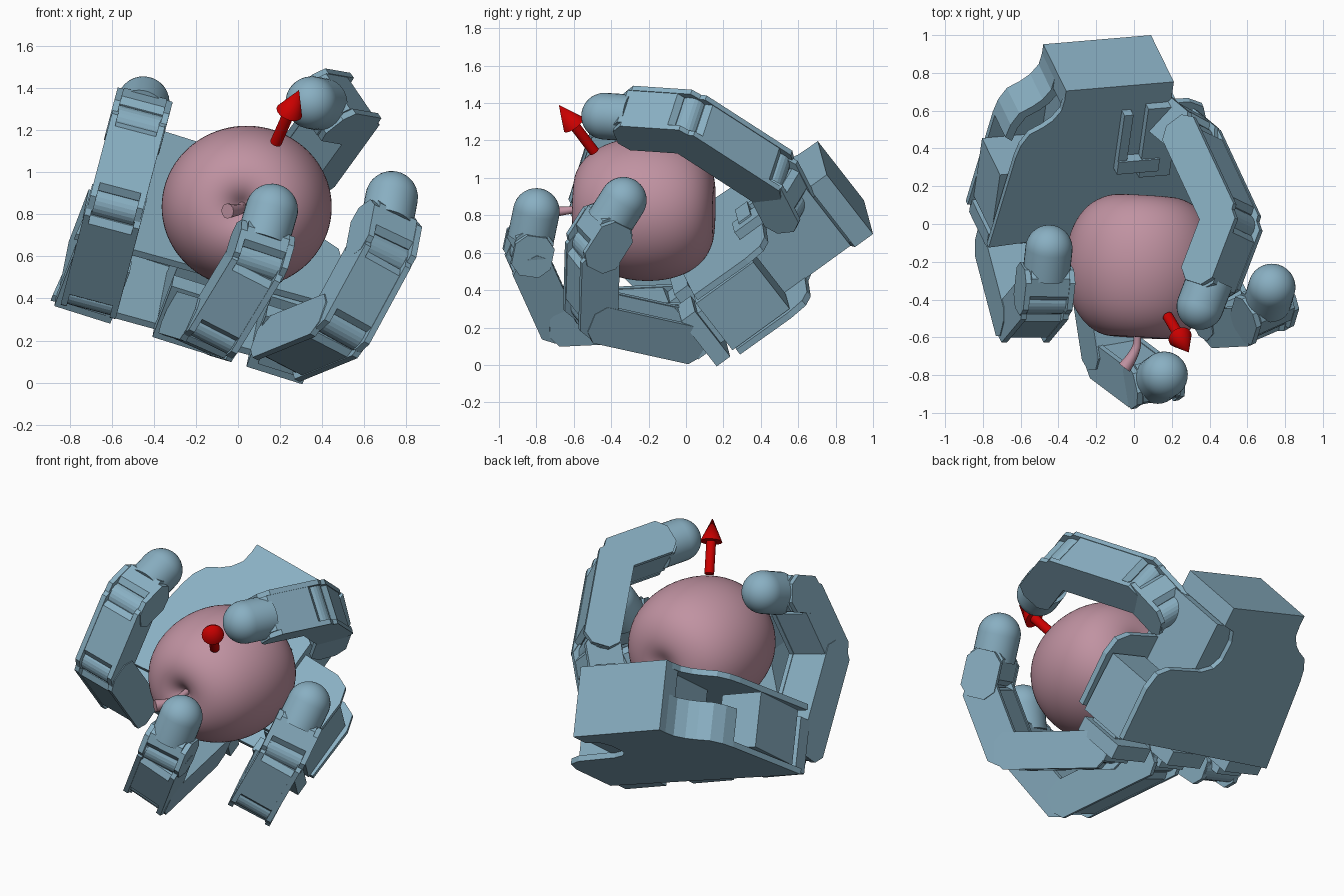
import bpy, bmesh, math
from mathutils import Vector as V, Matrix

if "Cube" in bpy.data.objects:
    bpy.data.objects.remove(bpy.data.objects["Cube"])


def material(name, rgb):
    m = bpy.data.materials.new(name)
    m.diffuse_color = (*rgb, 1)
    m.use_nodes = True
    m.node_tree.nodes["Principled BSDF"].inputs["Base Color"].default_value = m.diffuse_color
    return m


BLUE = material("hand_blue", (0.25, 0.43, 0.54))
PINK = material("fruit_pink", (0.53, 0.29, 0.36))
RED = material("arrow_red", (0.6, 0.0, 0.0))


def finish(name, bm, mat, smooth=False):
    bmesh.ops.recalc_face_normals(bm, faces=bm.faces)
    me = bpy.data.meshes.new(name)
    bm.to_mesh(me)
    bm.free()
    ob = bpy.data.objects.new(name, me)
    bpy.context.collection.objects.link(ob)
    me.materials.append(mat)
    if smooth:
        bpy.ops.object.select_all(action='DESELECT')
        ob.select_set(True)
        bpy.context.view_layer.objects.active = ob
        bpy.ops.object.shade_smooth_by_angle(angle=math.radians(35))
    return ob


def frame(x, y, z, origin):
    m = Matrix((x, y, z)).transposed().to_4x4()
    m.translation = origin
    return m


def prism(bm, outline, h0, h1, mat):
    """Extrude a 2D outline from h0 to h1 along the third axis of mat."""
    rings = [[bm.verts.new(mat @ V((a, b, h))) for a, b in outline] for h in (h0, h1)]
    bm.faces.new(rings[0])
    bm.faces.new(rings[1])
    n = len(outline)
    for i in range(n):
        j = (i + 1) % n
        bm.faces.new((rings[0][i], rings[0][j], rings[1][j], rings[1][i]))


def lathe(bm, profile, axis, origin, seg=32):
    """Revolve (radius, height) points about an axis."""
    rot = axis.to_track_quat('Z', 'Y').to_matrix().to_4x4()
    rot.translation = origin
    rings = []
    for r, h in profile:
        if r == 0:
            rings.append([bm.verts.new(rot @ V((0, 0, h)))])
        else:
            rings.append([bm.verts.new(rot @ V((r * math.cos(t), r * math.sin(t), h)))
                          for t in (2 * math.pi * i / seg for i in range(seg))])
    for a, b in zip(rings, rings[1:]):
        for i in range(seg):
            j = (i + 1) % seg
            f = [a[i % len(a)], a[j % len(a)], b[j % len(b)], b[i % len(b)]]
            bm.faces.new(list(dict.fromkeys(f)))


def chamfered(d, z0, z1, c):
    return [(-d + c, z0), (d - c, z0), (d, z0 + c), (d, z1 - c),
            (d - c, z1), (-d + c, z1), (-d, z1 - c), (-d, z0 + c)]


def link(name, p, q, width_axis, w=0.135, d=0.108, over=0.07, end=0.05):
    """Finger segment: two cheek plates, a core, and a hinge barrel at p."""
    z = (q - p).normalized()
    x = (width_axis - z * width_axis.dot(z)).normalized()
    m = frame(x.cross(z), z, x, p)
    n = (q - p).length
    bm = bmesh.new()
    for s in (-1, 1):
        prism(bm, chamfered(d, -over, n + end, 0.055), s * w, s * (w - 0.03), m)
    prism(bm, chamfered(d - 0.004, 0.03, n + min(end, -0.03), 0.03), -w + 0.03, w - 0.03, m)
    lathe(bm, [(0, -w + 0.01), (0.075, -w + 0.01), (0.075, w - 0.01), (0, w - 0.01)], x, p, 24)
    finish(name, bm, BLUE)


def fingertip(name, p, tip, r=0.125):
    bm = bmesh.new()
    dome = [(r * math.cos(a), r * math.sin(a)) for a in (math.pi / 2 * i / 10 for i in range(10))]
    lathe(bm, [(0, -0.15), (r, -0.15)] + dome + [(0, r)], (tip - p).normalized(), tip)
    finish(name, bm, BLUE, True)


# Fingers: base knuckle, middle joint, end joint, tip centre
fingers = {
    "index": [(-0.69, -0.10, 0.42), (-0.58, -0.52, 0.84), (-0.48, -0.40, 1.22), (-0.45, -0.13, 1.33)],
    "middle": [(-0.21, -0.05, 0.28), (-0.11, -0.70, 0.25), (0.09, -0.85, 0.58), (0.16, -0.80, 0.82)],
    "ring": [(0.22, -0.01, 0.16), (0.49, -0.51, 0.27), (0.68, -0.50, 0.62), (0.73, -0.335, 0.88)],
}
for name, pts in fingers.items():
    a, b, c, t = map(V, pts)
    side = -(b - a).cross(t - b).normalized()
    link(name + "_lower_link", a, b, side)
    link(name + "_middle_link", b, c, side, w=0.13)
    link(name + "_end_link", c, t, side, end=-0.10)
    fingertip(name + "_tip", c, t)

# Palm axes: across, toward the fingers, out of the palm
L = V((-0.115, -0.80, -0.58)).normalized()
W = V((0.95, 0.08, -0.30))
W = (W - L * W.dot(L)).normalized()
N = L.cross(W).normalized()
palm = frame(W, L, N, V((0.09, 1.0, 0.70)))

# Thumb
t0 = palm @ V((0.03, 0.27, 0.40))
t1, t2, t3 = V((0.31, 0.46, 1.01)), V((0.52, 0.01, 1.30)), V((0.35, -0.435, 1.33))
side = (t2 - t1).cross(t3 - t2).normalized()
link("thumb_base_link", t0, t1, side, w=0.12)
link("thumb_middle_link", t1, t2, side)
link("thumb_end_link", t2, t3, side, end=-0.10)
fingertip("thumb_tip", t2, t3)

# Palm plates with S-curved sides
s_curve = [(-0.83, 0.42), (-0.81, 0.34), (-0.77, 0.27), (-0.70, 0.23),
           (-0.65, 0.19), (-0.61, 0.13), (-0.60, 0.06), (-0.60, 0)]
notch = [(0, 0), (0, 0.12), (-0.09, 0.15), (-0.12, 0.22), (-0.12, 0.34), (-0.08, 0.40)]
flare = [(0.0, 0.43), (0.26, 0.44), (0.34, 0.48), (0.37, 0.58), (0.36, 0.92)]
outline = s_curve + notch + flare + [(-0.91, 1.0)]
for name, h0, h1 in (("palm_back_plate", 0, 0.035), ("palm_front_plate", 0.385, 0.42)):
    bm = bmesh.new()
    prism(bm, outline, h0, h1, palm)
    finish(name, bm, BLUE)

# Curved side wall, part height
inner = [(a + 0.04, b + 0.03) for a, b in reversed(s_curve)]
bm = bmesh.new()
prism(bm, s_curve + inner, 0.03, 0.23, palm)
finish("palm_side_wall", bm, BLUE)


def box(name, w0, w1, l0, l1, n0, n1):
    bm = bmesh.new()
    prism(bm, [(w0, l0), (w1, l0), (w1, l1), (w0, l1)], n0, n1, palm)
    finish(name, bm, BLUE)


# Wrist block, finger motor housings, thumb housing and bracket on the palm
box("wrist_block", -0.60, 0, 0, 0.12, 0, 0.42)
box("electronics_case", -0.55, -0.10, 0.12, 0.50, 0.03, 0.39)
for name, w in (("index", -0.75), ("middle", -0.26), ("ring", 0.21)):
    box(name + "_housing", w - 0.135, w + 0.135, 0.56, 0.94, 0.04, 0.37)
    box(name + "_knuckle", w - 0.10, w + 0.10, 0.92, 1.12, 0.10, 0.31)
    box(name + "_knuckle_base", w - 0.14, w + 0.14, 0.97, 1.06, 0.02, 0.34)
box("thumb_housing", -0.14, 0.03, 0.13, 0.58, 0.03, 0.47)
box("bracket_bar", -0.27, -0.22, 0.16, 0.54, 0.41, 0.47)
box("bracket_foot", -0.27, -0.04, 0.46, 0.54, 0.41, 0.48)

# Apple
axis = V((-0.06, -1, 0.02)).normalized()
centre = V((0.04, -0.23, 0.835))
bm = bmesh.new()
lathe(bm, [(0, 0.31), (0.02, 0.315), (0.045, 0.34), (0.09, 0.368), (0.16, 0.376), (0.25, 0.345),
           (0.345, 0.25), (0.40, 0.10), (0.412, -0.05), (0.385, -0.20), (0.31, -0.32),
           (0.20, -0.378), (0.11, -0.385), (0.05, -0.36), (0, -0.35)], axis, centre)
for v in bm.verts:
    v.co.z = centre.z + (v.co.z - centre.z) * 0.955
apple = finish("apple", bm, PINK, True)
sub = apple.modifiers.new("round", 'SUBSURF')
sub.levels = sub.render_levels = 2

# Apple stem
cu = bpy.data.curves.new("apple_stem", 'CURVE')
cu.dimensions = '3D'
cu.bevel_depth = 0.024
cu.use_fill_caps = True
sp = cu.splines.new('NURBS')
path = [(0.02, -0.48, 0.85), (0.02, -0.60, 0.83), (0.01, -0.68, 0.82), (-0.05, -0.76, 0.815)]
sp.points.add(len(path) - 1)
for pt, co, r in zip(sp.points, path, (0.8, 0.8, 1.0, 1.5)):
    pt.co = (*co, 1)
    pt.radius = r
sp.use_endpoint_u = True
sp.order_u = 3
cu.materials.append(PINK)
bpy.context.collection.objects.link(bpy.data.objects.new("apple_stem", cu))

# Arrow
base, tip = V((0.18, -0.49, 1.14)), V((0.29, -0.68, 1.39))
n = (tip - base).length
bm = bmesh.new()
lathe(bm, [(0, 0), (0.028, 0), (0.028, n - 0.14), (0.064, n - 0.14), (0, n)], (tip - base).normalized(), base)
finish("arrow", bm, RED, True)
